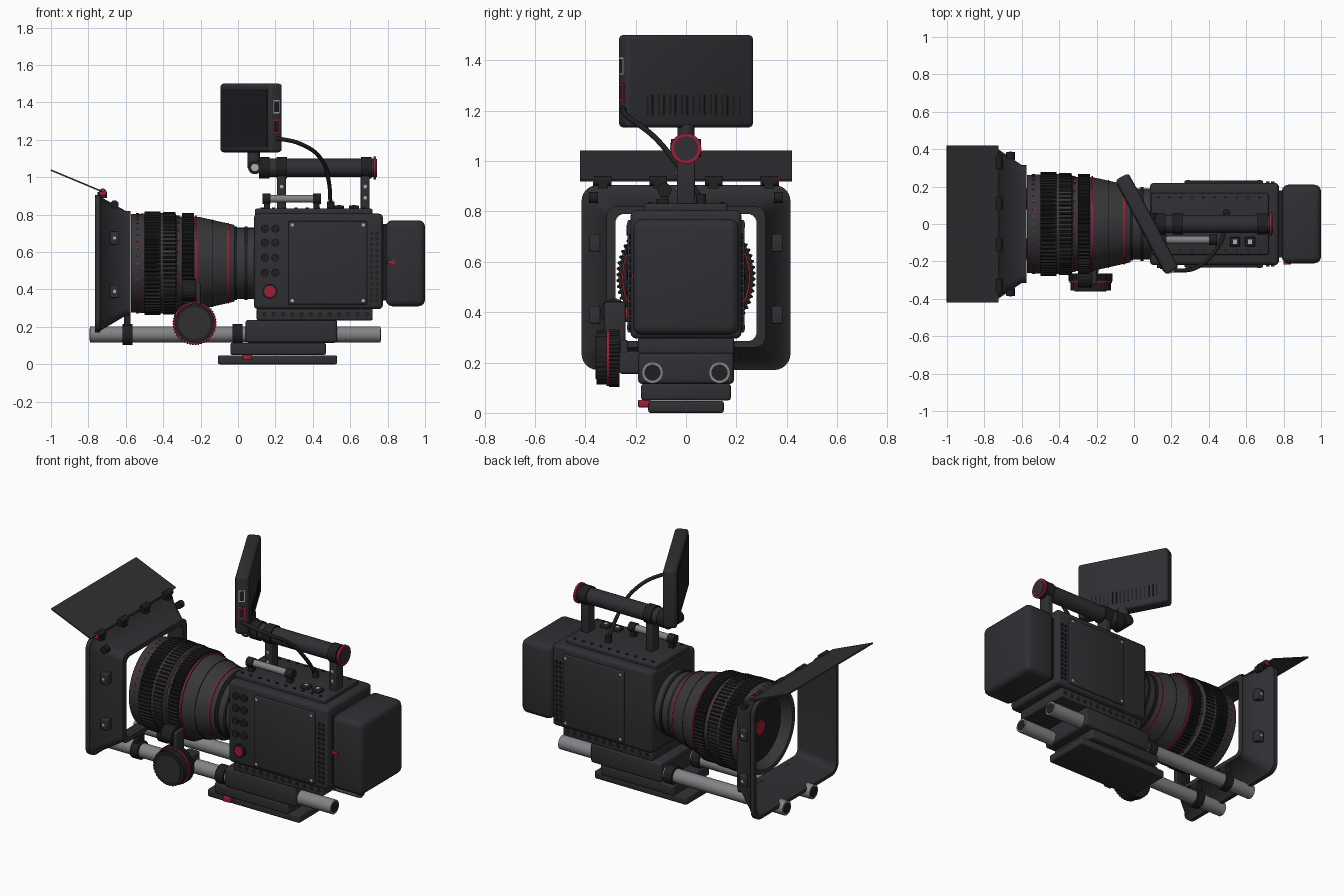
import bpy, bmesh, math
from mathutils import Matrix, Vector

if "Cube" in bpy.data.objects:
    bpy.data.objects.remove(bpy.data.objects["Cube"])


def material(name, r, g, b):
    m = bpy.data.materials.new(name)
    m.use_nodes = True
    m.diffuse_color = (r, g, b, 1)
    m.node_tree.nodes["Principled BSDF"].inputs["Base Color"].default_value = (r, g, b, 1)
    return m


CHARCOAL = material("charcoal", .029, .029, .034)
GREY = material("dark grey", .038, .038, .042)
BLACK = material("black", .014, .014, .016)
RED = material("red", .36, .012, .04)
STEEL = material("steel", .22, .23, .24)
SILVER = material("silver", .42, .42, .43)
AXIS_Z = .54   # height of the lens axis


# Each shape helper returns a function that adds geometry to a bmesh
def box(x0, x1, y0, y1, z0, z1, bevel=0.0):
    def add(bm):
        size = Matrix.Diagonal((x1 - x0, y1 - y0, z1 - z0, 1))
        mid = Matrix.Translation(((x0 + x1) / 2, (y0 + y1) / 2, (z0 + z1) / 2))
        verts = bmesh.ops.create_cube(bm, size=1, matrix=mid @ size)["verts"]
        if bevel:
            edges = list({e for v in verts for e in v.link_edges})
            bmesh.ops.bevel(bm, geom=edges, offset=bevel, segments=3, profile=.5, affect='EDGES')
    return add


def cyl(p0, p1, r, segs=24, teeth=0, r2=None):
    def add(bm):
        a, b = Vector(p0), Vector(p1)
        n = teeth * 4 or segs
        verts = bmesh.ops.create_cone(bm, cap_ends=True, segments=n, radius1=r,
                                      radius2=r if r2 is None else r2, depth=(b - a).length)["verts"]
        if teeth:
            for v in verts:
                if round(math.atan2(v.co.y, v.co.x) / math.tau * n) % 4 < 2:
                    v.co.x *= .965
                    v.co.y *= .965
        turn = (b - a).to_track_quat('Z', 'Y').to_matrix().to_4x4()
        bmesh.ops.transform(bm, verts=verts, matrix=Matrix.Translation((a + b) / 2) @ turn)
    return add


def cyl_x(x0, x1, r, y=0, z=AXIS_Z, **kw):
    return cyl((x0, y, z), (x1, y, z), r, **kw)


def cyl_y(y0, y1, r, x, z, **kw):
    return cyl((x, y0, z), (x, y1, z), r, **kw)


def loft(loops, closed=False):
    def add(bm):
        rings = [[bm.verts.new(p) for p in loop] for loop in loops]
        pairs = list(zip(rings, rings[1:])) + ([(rings[-1], rings[0])] if closed else [])
        for a, b in pairs:
            for i in range(len(a)):
                j = (i + 1) % len(a)
                bm.faces.new((a[i], a[j], b[j], b[i]))
        if not closed:
            bm.faces.new(rings[0])
            bm.faces.new(rings[-1])
    return add


def part(name, mat, *shapes, matrix=None):
    bm = bmesh.new()
    for shape in shapes:
        shape(bm)
    bmesh.ops.recalc_face_normals(bm, faces=bm.faces)
    me = bpy.data.meshes.new(name)
    bm.to_mesh(me)
    bm.free()
    me.materials.append(mat)
    me.polygons.foreach_set("use_smooth", [True] * len(me.polygons))
    me.set_sharp_from_angle(angle=math.radians(48))
    ob = bpy.data.objects.new(name, me)
    if matrix:
        ob.matrix_world = matrix
    bpy.context.collection.objects.link(ob)
    return ob


# Camera body, battery and top plate
part("body", CHARCOAL, box(.085, .775, -.22, .22, .295, .805, .022))
part("battery", CHARCOAL, box(.79, 1, -.21, .21, .31, .77, .035))
part("battery_mount", BLACK, box(.76, .8, -.18, .18, .34, .75))
part("top_plate", CHARCOAL, box(.09, .72, -.165, .165, .79, .832, .01))
part("bottom_rail", CHARCOAL, box(.1, .72, -.19, .19, .235, .3, .008))
part("rail_holes", BLACK, *[cyl_y(s * .188, s * .193, .013, .14 + .05 * i, .267, segs=12)
                            for i in range(12) for s in (-1, 1)])
part("top_screws", BLACK, *[cyl((.13 + .06 * i, s * .142, .83), (.13 + .06 * i, s * .142, .837), .009, segs=10)
                            for i in range(10) for s in (-1, 1)])

# Side panels with corner screws and vents
for side, s in (("right", -1), ("left", 1)):
    y0, y1 = sorted((s * .215, s * .232))
    part(side + "_panel", CHARCOAL, box(.27, .69, y0, y1, .32, .765, .005))
    part(side + "_panel_screws", SILVER, *[cyl_y(s * .23, s * .234, .009, x, z, segs=10)
                                           for x in (.29, .67) for z in (.34, .745)])
    part(side + "_vents", BLACK, *[cyl_y(s * .218, s * .226, .01, x, .34 + .03 * i, segs=8)
                                   for x in (.715, .742) for i in range(13)])
part("side_buttons", BLACK, *[cyl_y(-.236, -.21, .021, x, z, segs=16)
                              for x in (.143, .2) for z in (.725, .65, .57, .49)])
part("record_ring", BLACK, cyl_y(-.232, -.21, .04, .17, .39))
part("record_button", RED, cyl_y(-.24, -.21, .03, .17, .39))
part("battery_latch", RED, box(.8, .84, -.217, -.2, .535, .555))

# Lens barrel, lathed around its axis
profile = [(-.49, .03), (-.5, .2), (-.572, .235), (-.572, .262), (-.5, .266), (-.41, .268), (-.335, .268),
           (-.325, .25), (-.23, .25), (-.2, .246), (-.05, .212), (-.02, .205), (-.02, .19), (.09, .19)]
part("lens_barrel", GREY, loft([[(x, r * math.cos(a), AXIS_Z + r * math.sin(a))
                                 for a in (math.tau * i / 64 for i in range(64))] for x, r in profile]))
part("front_glass", BLACK, cyl_x(-.512, -.5, .205, segs=48))
part("glass_centre", RED, cyl_x(-.518, -.511, .045))
part("focus_gear", BLACK, cyl_x(-.5, -.415, .277, teeth=72))
part("zoom_gear", BLACK, cyl_x(-.3, -.235, .268, teeth=72))
part("iris_gear", BLACK, cyl_x(-.4, -.335, .274, teeth=72))
part("mount_rings", BLACK, cyl_x(-.02, -.005, .196, segs=48), cyl_x(.035, .05, .197, segs=48),
     cyl_x(-.14, -.135, .234, segs=48))
part("lens_red_rings", RED, cyl_x(-.226, -.218, .2555, segs=64), cyl_x(-.055, -.047, .216, segs=64))


def ticks(x, r, count):
    out = []
    for i in range(count):
        a = math.tau * i / count
        d = Vector((0, math.cos(a), math.sin(a)))
        c = Vector((x, 0, AXIS_Z))
        out.append(cyl(c + d * (r - .01), c + d * r, .008, segs=4))
    return out


part("distance_marks", RED, *ticks(-.537, .268, 40), *ticks(-.32, .256, 24))


# Matte box hood lofted from rounded rectangles
def rounded(x, half, z0, z1, r):
    pts = []
    corners = ((half, z1), (-half, z1), (-half, z0), (half, z0))
    for k, (y, z) in enumerate(corners):
        cy, cz = y - math.copysign(r, y), z - (r if z == z1 else -r)
        for i in range(7):
            a = math.pi / 2 * (k + i / 6)
            pts.append((x, cy + r * math.cos(a), cz + r * math.sin(a)))
    return pts


part("matte_box", CHARCOAL, loft([
    rounded(-.575, .315, .26, .82, .04), rounded(-.6, .315, .26, .82, .04), rounded(-.735, .405, .18, .895, .06),
    rounded(-.738, .415, .17, .905, .065), rounded(-.765, .415, .17, .905, .065), rounded(-.765, .395, .19, .885, .05),
    rounded(-.6, .28, .285, .79, .035), rounded(-.575, .28, .285, .79, .035)], closed=True))
for side, s in (("right", -1), ("left", 1)):
    y0, y1 = sorted((s * .34, s * .385))
    part(side + "_hood_clips", CHARCOAL, *[box(-.685, -.635, y0, y1, z - .035, z + .035, .006) for z in (.39, .675)])
    part(side + "_clip_screws", SILVER, *[cyl_y(s * .383, s * .388, .009, -.66, z, segs=10) for z in (.39, .675)])
    part(side + "_hood_knob", BLACK, cyl_y(s * .35, s * .385, .022, -.66, .855))

# Top flap and hinges
flap_frame = Matrix.Translation((-.725, 0, .923)) @ Matrix.Rotation(.396, 4, 'Y')
part("top_flap", CHARCOAL, box(-.298, 0, -.42, .42, -.004, .004), matrix=flap_frame)
part("flap_hinges", BLACK, *[cyl_y(y - .035, y + .035, .02, -.723, .92, segs=16) for y in (-.33, -.11, .11, .33)],
     *[box(-.75, -.7, y - .02, y + .02, .89, .92) for y in (-.33, -.11, .11, .33)])
part("hinge_caps", RED, *[cyl_y(s * .365, s * .37, .018, -.723, .92, segs=16) for s in (-1, 1)])

# Support rods and clamps
for side, y in (("right", -.133), ("left", .133)):
    part(side + "_rod", STEEL, cyl_x(-.79, .762, .043, y, .16))
    part(side + "_rod_bores", BLACK, cyl_x(-.793, -.78, .032, y, .16), cyl_x(.75, .765, .032, y, .16))
    part(side + "_rod_clamps", BLACK, cyl_x(-.617, -.565, .056, y, .16), cyl_x(-.03, .025, .056, y, .16),
         box(-.61, -.575, y - .03, y + .03, .19, .28))

# Base plates
part("base_block", CHARCOAL, box(.04, .53, -.19, .19, .115, .238, .015))
part("base_slide", CHARCOAL, box(-.04, .47, -.178, .178, .05, .115, .01))
part("base_plate", CHARCOAL, box(-.108, .53, -.15, .15, 0, .048, .01))
part("base_lever", RED, box(.025, .075, -.19, -.14, .022, .052, .005))

# Follow focus
fx, fz = -.232, .22
part("focus_wheel", BLACK, cyl_y(-.305, -.265, .118, fx, fz, teeth=48))
part("focus_wheel_stripe", RED, cyl_y(-.315, -.302, .114, fx, fz, segs=48))
part("focus_knob", BLACK, cyl_y(-.355, -.312, .108, fx, fz, teeth=32))
part("focus_knob_face", CHARCOAL, cyl_y(-.36, -.35, .085, fx, fz, segs=40))
part("focus_arm", CHARCOAL, box(-.27, -.19, -.265, -.1, .155, .245, .01),
     box(-.275, -.19, -.262, -.23, .2, .29, .01))
part("focus_drive_gear", BLACK, cyl_x(-.3, -.225, .055, -.285, .4, teeth=20))
part("focus_gear_bracket", CHARCOAL, box(-.225, -.2, -.325, -.24, .27, .44, .01))

# Top handle
part("handle_bar", CHARCOAL, cyl_x(.115, .735, .049, 0, 1.05, segs=32))
part("handle_collars", BLACK, *[cyl_x(x - .028, x + .028, .057, 0, 1.05, segs=32) for x in (.14, .233, .685)])
part("handle_posts", CHARCOAL, *[box(x - .024, x + .024, -.036, .036, .82, 1.03, .008) for x in (.233, .68)])
part("post_screws", SILVER, *[cyl_y(-.039, -.035, .01, x, z, segs=10) for x in (.233, .68) for z in (.89, .95)])
part("handle_end_ring", RED, cyl_x(.725, .738, .061, 0, 1.05, segs=32))
part("handle_end_cap", CHARCOAL, cyl_x(.73, .742, .048, 0, 1.05, segs=32))

# Small side rail and top controls
part("accessory_rail", STEEL, cyl_x(.17, .4, .021, -.085, .885))
part("rail_knobs", BLACK, cyl_x(.13, .175, .028, -.085, .885), cyl_x(.4, .445, .028, -.085, .885),
     *[box(x - .015, x + .015, -.1, -.07, .82, .88) for x in (.155, .42)])
part("top_buttons", BLACK, *[box(x - .026, x + .026, -.12, -.07, .83, .85, .005) for x in (.54, .62)])
part("top_button_marks", SILVER, *[box(x - .011, x + .011, -.106, -.084, .85, .852) for x in (.54, .62)])
part("cable_socket", BLACK, cyl((.495, .06, .83), (.495, .06, .87), .02))

# Monitor, turned towards the operator
turn = Matrix.Translation((.07, 0, 1.317)) @ Matrix.Rotation(math.radians(-62), 4, 'Z')
part("monitor", CHARCOAL, box(-.287, .287, -.04, .04, -.184, .184, .018), matrix=turn)
part("monitor_screen", BLACK, box(-.262, .262, -.043, -.039, -.155, .155), matrix=turn)
part("monitor_vents", BLACK, *[box(x - .004, x + .004, .038, .042, -.135, -.055)
                               for x in (-.22 + .026 * i for i in range(17))], matrix=turn)
for name, mat, z in (("power", RED, -.045), ("input", SILVER, .06)):
    part(name + "_port_frame", mat, box(.28, .291, -.018, .018, z - .036, z + .036), matrix=turn)
    part(name + "_port", BLACK, box(.285, .293, -.012, .012, z - .029, z + .029), matrix=turn)
part("monitor_post", CHARCOAL, cyl((.085, 0, 1.05), (.085, 0, 1.145), .033))
part("monitor_pivot", BLACK, cyl_y(-.06, .06, .036, .09, 1.052))
part("pivot_screw", SILVER, cyl_y(-.064, -.058, .02, .09, 1.052))

# Cable from monitor to body
curve = bpy.data.curves.new("cable", 'CURVE')
curve.dimensions = '3D'
curve.bevel_depth = .011
spline = curve.splines.new('BEZIER')
path = [(.2, -.25, 1.21), (.33, -.235, 1.18), (.45, -.12, 1.09), (.485, -.03, .98), (.495, .06, .85)]
spline.bezier_points.add(len(path) - 1)
for point, co in zip(spline.bezier_points, path):
    point.co = co
    point.handle_left_type = point.handle_right_type = 'AUTO'
curve.materials.append(BLACK)
bpy.context.collection.objects.link(bpy.data.objects.new("cable", curve))
